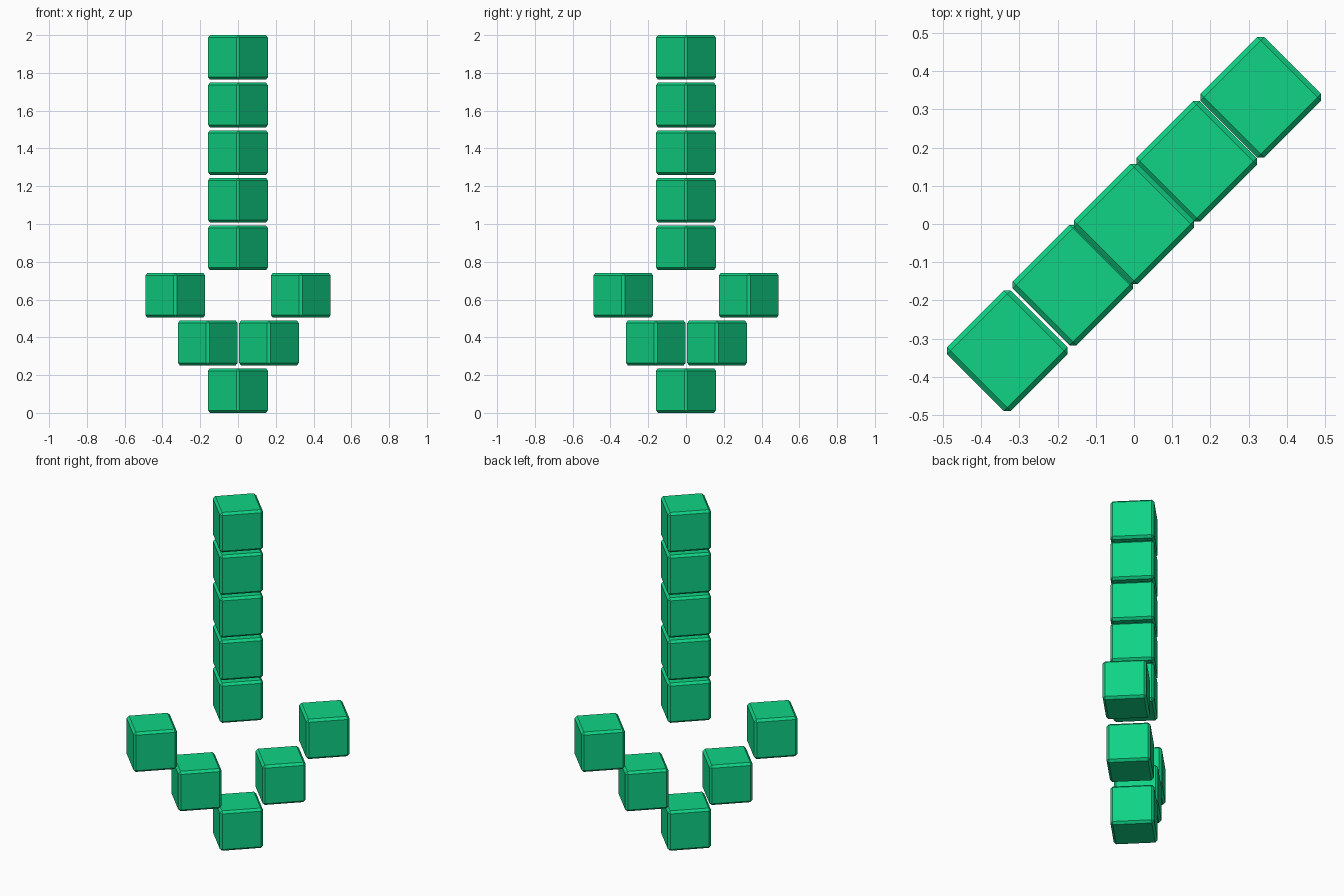
import bpy
import bmesh
import math
from mathutils import Matrix

if "Cube" in bpy.data.objects:
    bpy.data.objects.remove(bpy.data.objects["Cube"])

SIZE = 0.236      # block edge length
BEVEL = 0.013     # flat chamfer on every edge
PITCH = (2.0 - SIZE) / 7

green = bpy.data.materials.new("emerald green")
green.diffuse_color = (0.005, 0.65, 0.235, 1.0)
green.use_nodes = True
green.node_tree.nodes["Principled BSDF"].inputs["Base Color"].default_value = green.diffuse_color


def block(name, along, level):
    """Chamfered cube turned 45 degrees, placed along the x = y diagonal."""
    bm = bmesh.new()
    bmesh.ops.create_cube(bm, size=SIZE)
    bmesh.ops.bevel(bm, geom=bm.edges[:], offset=BEVEL, offset_type='OFFSET',
                    segments=1, profile=0.5, affect='EDGES')
    bmesh.ops.rotate(bm, verts=bm.verts[:], cent=(0, 0, 0),
                     matrix=Matrix.Rotation(math.radians(45), 3, 'Z'))
    bmesh.ops.recalc_face_normals(bm, faces=bm.faces[:])
    mesh = bpy.data.meshes.new(name)
    bm.to_mesh(mesh)
    bm.free()
    mesh.materials.append(green)
    obj = bpy.data.objects.new(name, mesh)
    obj.location = (along, along, SIZE / 2 + level * PITCH)
    bpy.context.collection.objects.link(obj)


# Lower tip and the two stepped arms of the arrow
block("tip_block", 0, 0)
block("inner_arm_left", -0.16, 1)
block("inner_arm_right", 0.164, 1)
block("outer_arm_left", -0.332, 2)
block("outer_arm_right", 0.332, 2)

# Vertical shaft
for i in range(5):
    block(f"shaft_block_{i + 1}", 0, 3 + i)
